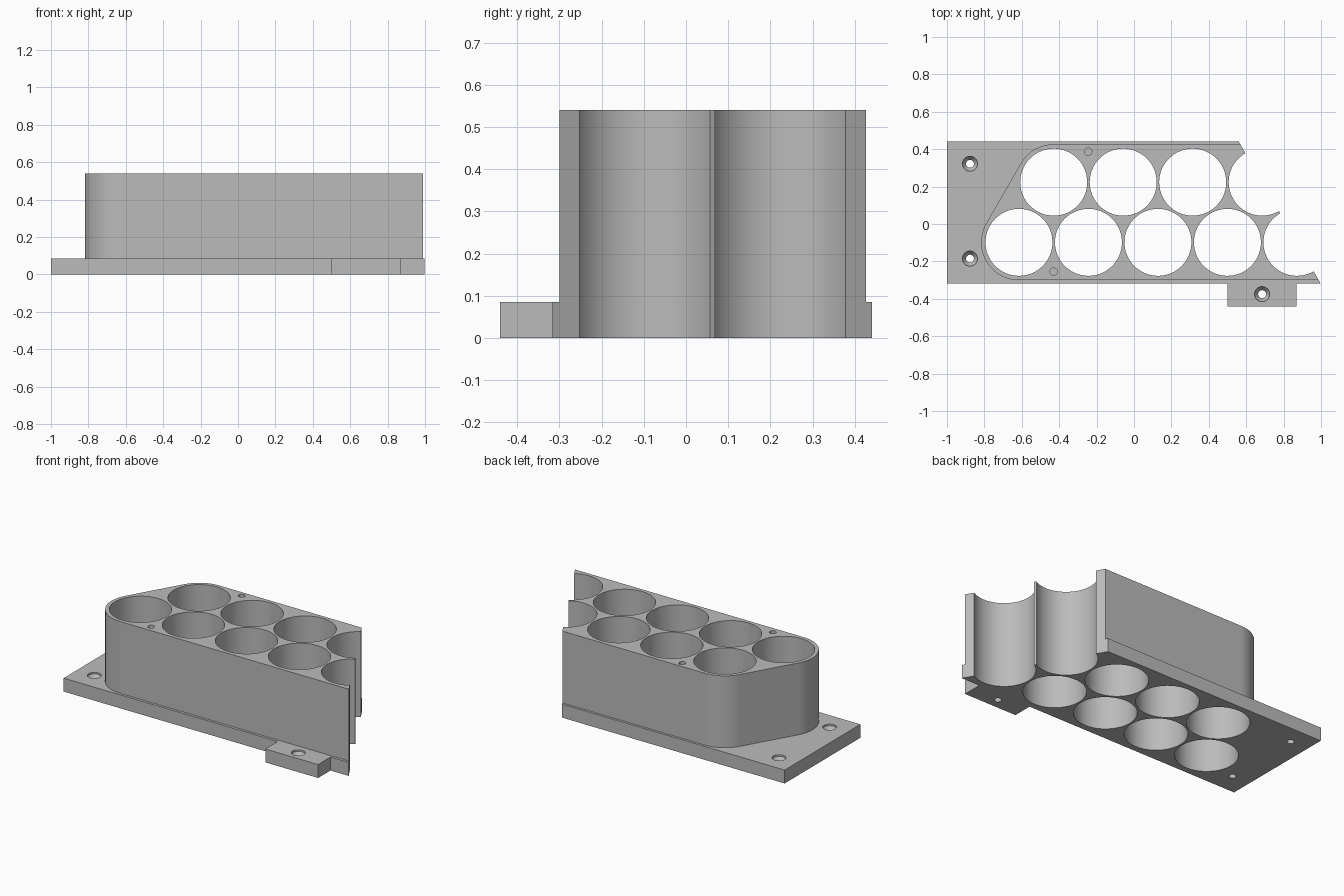
import bpy, bmesh, math
from mathutils import Vector

cube = bpy.data.objects.get("Cube")
if cube:
    bpy.data.objects.remove(cube, do_unlink=True)

PITCH, BORE, WALL = 0.3715, 0.179, 0.2025
PLATE_H, TOP = 0.085, 0.54
FRONT_ROW = Vector((-0.615, -0.098))
BACK_ROW = FRONT_ROW + PITCH * Vector((0.5, math.sqrt(0.75)))

grey = bpy.data.materials.new("plain grey")
grey.use_nodes = True
grey.diffuse_color = (0.5, 0.5, 0.5, 1)
grey.node_tree.nodes["Principled BSDF"].inputs["Base Color"].default_value = (0.5, 0.5, 0.5, 1)


def finish(name, bm):
    bmesh.ops.recalc_face_normals(bm, faces=bm.faces)
    mesh = bpy.data.meshes.new(name)
    bm.to_mesh(mesh)
    bm.free()
    mesh.materials.append(grey)
    obj = bpy.data.objects.new(name, mesh)
    bpy.context.collection.objects.link(obj)
    return obj


def prism(bm, outline, z0, z1):
    face = bm.faces.new([bm.verts.new((p[0], p[1], z0)) for p in outline])
    up = bmesh.ops.extrude_face_region(bm, geom=[face])["geom"]
    bmesh.ops.translate(bm, vec=(0, 0, z1 - z0),
                        verts=[v for v in up if isinstance(v, bmesh.types.BMVert)])


def arc(centre, r, a0, a1, steps):
    angles = [math.radians(a0 + (a1 - a0) * i / steps) for i in range(steps + 1)]
    return [(centre[0] + r * math.cos(a), centre[1] + r * math.sin(a)) for a in angles]


def lathe(bm, centre, profile, n=48):
    # closed solid of revolution from (radius, height) pairs
    rings = [[bm.verts.new((x, y, z)) for x, y in arc(centre, r, 0, 360, n)[:-1]]
             for r, z in profile]
    bm.faces.new(rings[0])
    bm.faces.new(rings[-1])
    for low, high in zip(rings, rings[1:]):
        for i in range(n):
            j = (i + 1) % n
            bm.faces.new((low[i], low[j], high[j], high[i]))


def boolean(target, tool, operation):
    mod = target.modifiers.new(operation.lower(), 'BOOLEAN')
    mod.operation, mod.object, mod.solver = operation, tool, 'EXACT'
    bpy.ops.object.select_all(action='DESELECT')
    target.select_set(True)
    bpy.context.view_layer.objects.active = target
    bpy.ops.object.modifier_apply(modifier=mod.name)
    bpy.data.objects.remove(tool, do_unlink=True)


# mounting plate with its front screw tab
bm = bmesh.new()
prism(bm, [(-1, 0.441), (-1, -0.317), (0.5, -0.317), (0.5, -0.441), (0.87, -0.441),
           (0.87, -0.317), (1.2, -0.317), (1.2, 0.441)], 0, PLATE_H)
holder = finish("cell_holder", bm)

# tall block wrapping the two rows
bm = bmesh.new()
block = arc(BACK_ROW, WALL, 90, 150, 20) + arc(FRONT_ROW, WALL, 150, 270, 40)
block += [(1.3, FRONT_ROW.y - WALL), (1.3, BACK_ROW.y + WALL)]
prism(bm, block, 0.02, TOP)
boolean(holder, finish("block", bm), 'UNION')

# bores, countersunk screw holes and blind pin holes
bm = bmesh.new()
for start, count in ((FRONT_ROW, 5), (BACK_ROW, 4)):
    for i in range(count):
        lathe(bm, (start.x + i * PITCH, start.y), [(BORE, -0.1), (BORE, TOP + 0.1)], 96)
for spot in ((-0.877, 0.322), (-0.877, -0.185), (0.685, -0.375)):
    lathe(bm, spot, [(0.021, -0.1), (0.021, 0.05), (0.04, PLATE_H - 0.01), (0.04, PLATE_H + 0.02)])
for spot in ((-0.245, 0.387), (-0.43, -0.255)):
    lathe(bm, spot, [(0.02, 0.3), (0.02, TOP + 0.1)], 32)
boolean(holder, finish("hole_cutter", bm), 'DIFFERENCE')

# slanted open end, cut through the centres of the last bores
bm = bmesh.new()
end = FRONT_ROW + Vector((4 * PITCH, 0))
slope = Vector((0.5, -math.sqrt(0.75)))
a, b = end + slope, end - slope
prism(bm, [a, (3, a.y), (3, b.y), b], -0.2, 1)
boolean(holder, finish("end_cutter", bm), 'DIFFERENCE')

holder.select_set(True)
bpy.context.view_layer.objects.active = holder
bpy.ops.object.shade_smooth_by_angle(angle=math.radians(25))
weighted = holder.modifiers.new("flat walls", 'WEIGHTED_NORMAL')
weighted.keep_sharp = True
